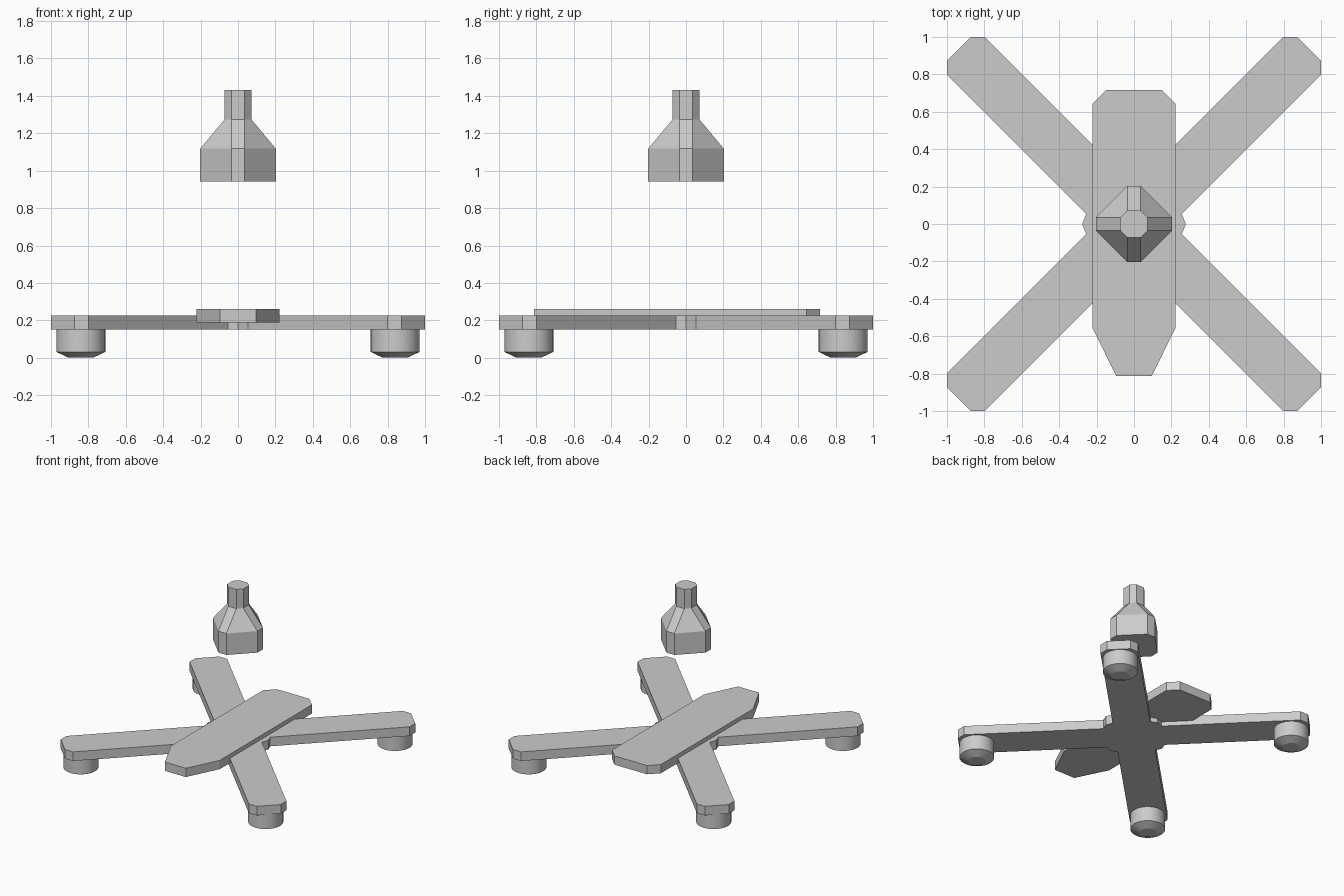
import bpy, bmesh
from math import pi, cos, sin

if "Cube" in bpy.data.objects:
    bpy.data.objects.remove(bpy.data.objects["Cube"])


def loft(name, sections, caps=None):
    """Closed solid through (outline, z) sections; caps lists convex end pieces."""
    bm = bmesh.new()
    rings = [[bm.verts.new((x, y, z)) for x, y in pts] for pts, z in sections]
    n = len(rings[0])
    for low, high in zip(rings, rings[1:]):
        for i in range(n):
            j = (i + 1) % n
            bm.faces.new((low[i], low[j], high[j], high[i]))
    for piece in caps or [range(n)]:
        bm.faces.new([rings[0][i % n] for i in reversed(piece)])
        bm.faces.new([rings[-1][i % n] for i in piece])
    bmesh.ops.recalc_face_normals(bm, faces=bm.faces)
    me = bpy.data.meshes.new(name)
    bm.to_mesh(me)
    bm.free()
    ob = bpy.data.objects.new(name, me)
    bpy.context.collection.objects.link(ob)
    return ob


def quarter_turns(pts):
    """Repeat a quarter outline four times around the centre."""
    out = []
    for _ in range(4):
        out += pts
        pts = [(-y, x) for x, y in pts]
    return out


def circle(r, cx, cy, n=32):
    return [(cx + r * cos(2 * pi * i / n), cy + r * sin(2 * pi * i / n)) for i in range(n)]


# Cross-shaped base: four arms with chamfered ends around a hub
cross = quarter_turns([(0.277, 0), (0.255, 0.054), (1, 0.799), (1, 0.873),
                       (0.873, 1), (0.799, 1), (0.054, 0.255)])
arms = [range(7 * k + 1, 7 * k + 7) for k in range(4)]
hub = [7 * k + i for k in range(4) for i in (0, 1, 6)]
loft("cross_base", [(cross, 0.152), (cross, 0.227)], arms + [hub])

# Long plate lying over the hub, tapered toward the front
right = [(0.095, -0.813), (0.222, -0.555), (0.222, 0.643), (0.148, 0.717)]
plate = right + [(-x, y) for x, y in reversed(right)]
loft("centre_plate", [(plate, 0.188), (plate, 0.26)])

# Round feet with chamfered bottoms
for sx, x in (("left", -0.84), ("right", 0.84)):
    for sy, y in (("front", -0.84), ("back", 0.84)):
        foot = loft(f"foot_{sy}_{sx}", [(circle(0.065, x, y), 0.0),
                                        (circle(0.131, x, y), 0.031),
                                        (circle(0.131, x, y), 0.152)])
        bpy.ops.object.select_all(action='DESELECT')
        foot.select_set(True)
        bpy.context.view_layer.objects.active = foot
        bpy.ops.object.shade_smooth_by_angle(angle=pi / 9)


# Floating eight-sided nozzle: wide body, sloped shoulder, narrow neck
def eight(r, h=0.036):
    return quarter_turns([(r, -h), (r, h)])


loft("hanging_nozzle", [(eight(0.202), 0.942), (eight(0.202), 1.118),
                        (eight(0.073), 1.273), (eight(0.073), 1.431)])
